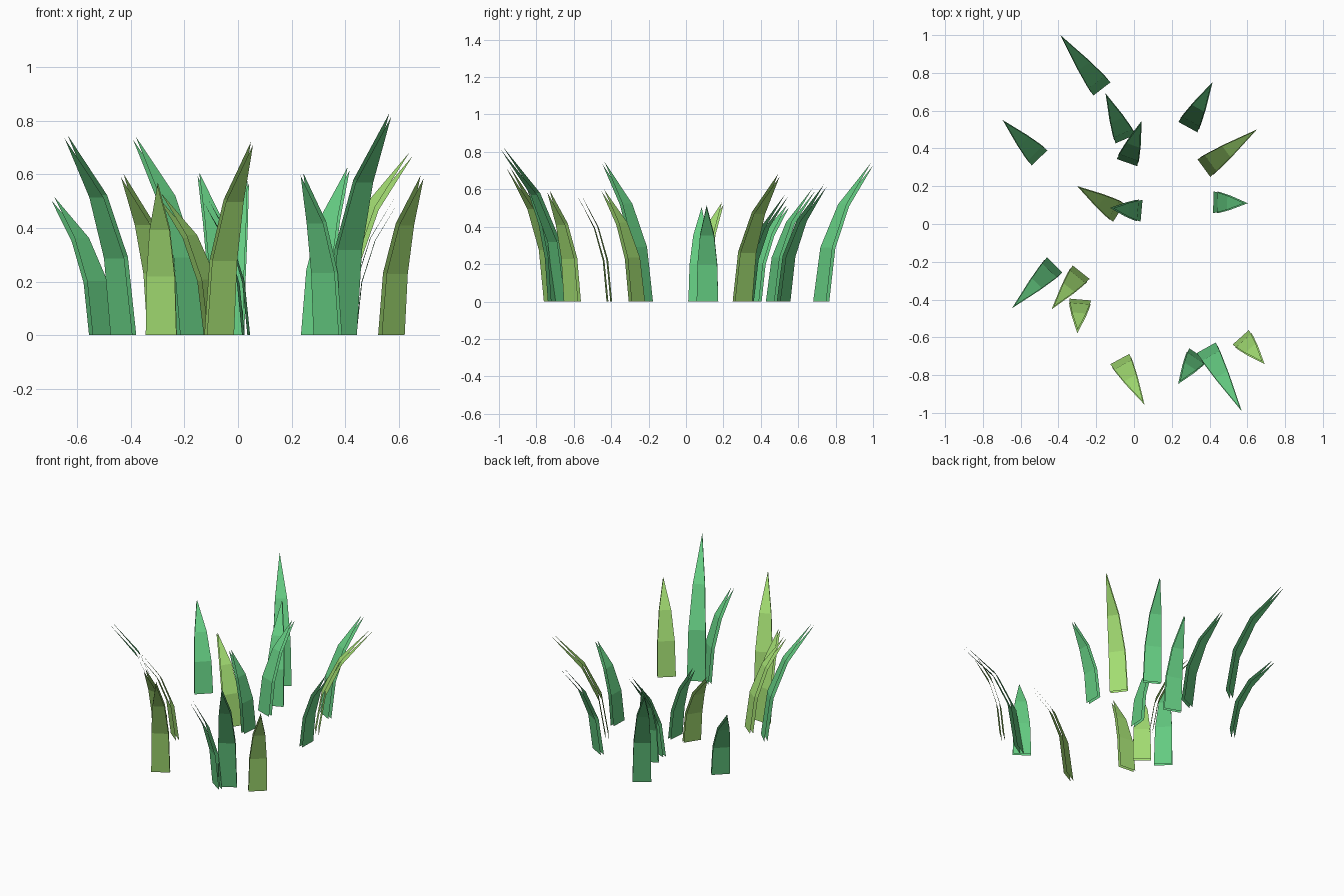
import bpy
import bmesh
from mathutils import Vector

if "Cube" in bpy.data.objects:
    bpy.data.objects.remove(bpy.data.objects["Cube"])


def material(name, rgb):
    m = bpy.data.materials.new(name)
    m.diffuse_color = (*rgb, 1)
    m.use_nodes = True
    m.node_tree.nodes["Principled BSDF"].inputs["Base Color"].default_value = m.diffuse_color
    return m


GREEN = material("grass_green", (0.13, 0.61, 0.225))
LIME = material("lime_green", (0.37, 0.73, 0.17))

# Blade profile: (share of outward reach, share of height, width)
RINGS = [(0, 0, 0.115), (0.13, 0.39, 0.106), (0.44, 0.70, 0.075), (1, 1, 0)]
HALF_GAP = 0.010  # half the distance between the front and back sheets


def blade(name, root, tip, height, mat):
    """A bent blade made of two parallel open sheets."""
    root, tip = Vector((*root, 0)), Vector((*tip, 0))
    out = (tip - root).normalized()
    root, tip = root + out * 0.01, tip - out * 0.006
    reach = (tip - root).length
    side = Vector((-out.y, out.x, 0))
    path = [root + out * (r * reach) + Vector((0, 0, z * height)) for r, z, _ in RINGS]
    bm = bmesh.new()
    for sign in (1, -1):  # outer sheet, inner sheet
        rows = []
        for i, p in enumerate(path):
            t = path[min(i + 1, 3)] - path[max(i - 1, 0)]
            n = side.cross(t).normalized()
            if n.dot(out) < 0:
                n = -n
            if i == 0:
                n = out
            c, half = p + n * (sign * HALF_GAP), RINGS[i][2] / 2
            if half:
                rows.append([bm.verts.new(c - side * half), bm.verts.new(c + side * half)])
            else:
                rows.append([bm.verts.new(c)])
        for a, b in zip(rows, rows[1:]):
            loop = a + b[::-1]
            bm.faces.new(loop if sign > 0 else loop[::-1])
    mesh = bpy.data.meshes.new(name)
    bm.to_mesh(mesh)
    bm.free()
    mesh.materials.append(mat)
    bpy.context.collection.objects.link(bpy.data.objects.new(name, mesh))


# Root xy, tip xy, height, colour
BLADES = [
    # back
    ((-0.17, 0.715), (-0.39, 1.00), 0.735, GREEN),
    ((-0.045, 0.45), (-0.15, 0.69), 0.60, GREEN),
    ((-0.037, 0.325), (0.04, 0.545), 0.57, GREEN),
    ((0.285, 0.513), (0.415, 0.75), 0.62, GREEN),
    ((0.37, 0.296), (0.65, 0.50), 0.675, LIME),
    ((-0.50, 0.35), (-0.695, 0.55), 0.51, GREEN),
    # middle
    ((-0.08, 0.06), (-0.30, 0.20), 0.525, LIME),
    ((0.04, 0.07), (-0.125, 0.085), 0.50, GREEN),
    ((0.42, 0.115), (0.60, 0.11), 0.51, GREEN),
    # front
    ((-0.42, -0.217), (-0.645, -0.445), 0.74, GREEN),
    ((-0.28, -0.255), (-0.435, -0.45), 0.595, LIME),
    ((-0.285, -0.40), (-0.30, -0.575), 0.565, LIME),
    ((-0.075, -0.715), (0.055, -0.955), 0.715, LIME),
    ((0.34, -0.69), (0.235, -0.845), 0.60, GREEN),
    ((0.383, -0.655), (0.57, -0.99), 0.82, GREEN),
    ((0.565, -0.60), (0.69, -0.74), 0.59, LIME),
]
for i, (root, tip, height, mat) in enumerate(BLADES):
    blade(f"grass_blade_{i + 1}", root, tip, height, mat)
